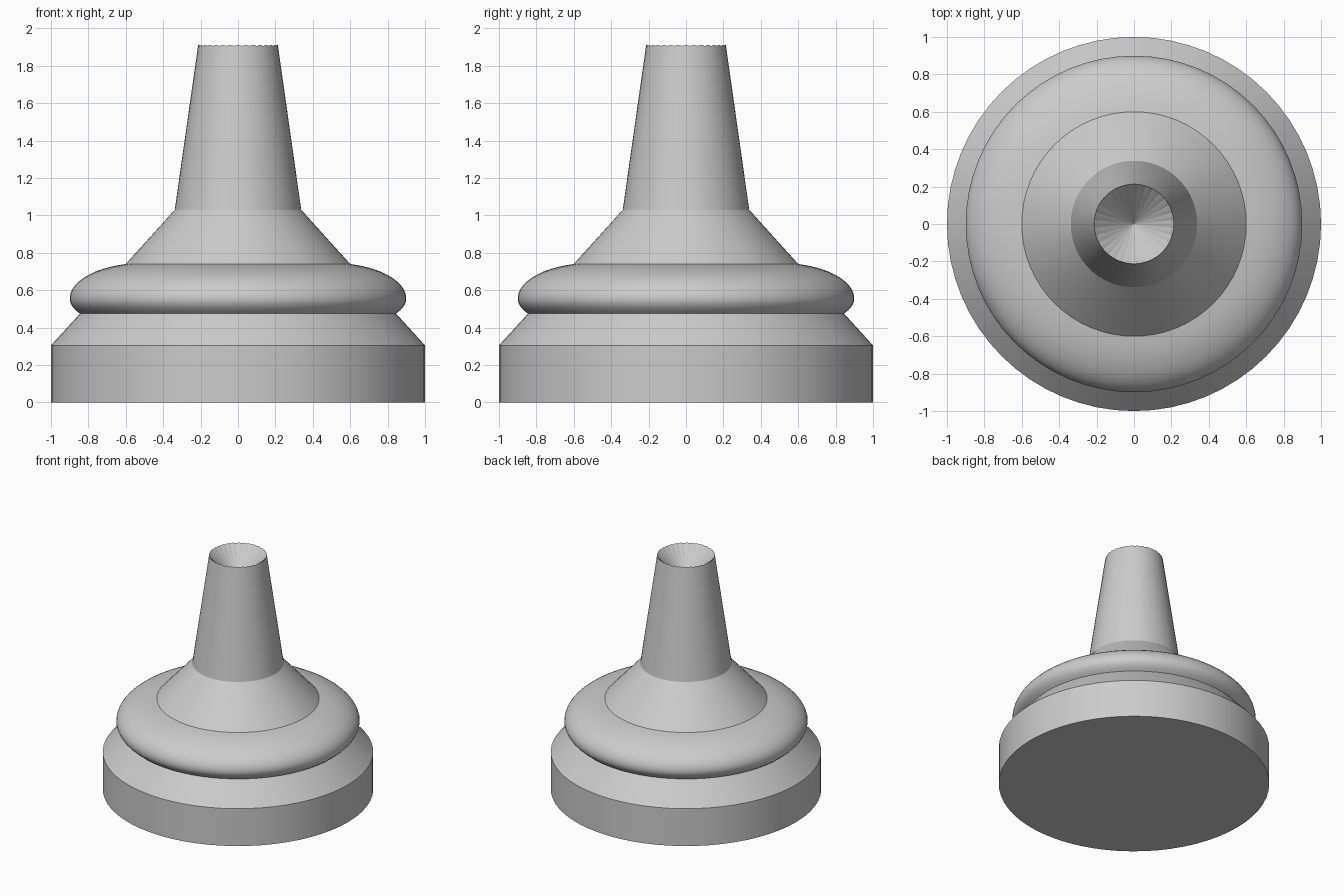
import bpy, bmesh, math

if "Cube" in bpy.data.objects:
    bpy.data.objects.remove(bpy.data.objects["Cube"], do_unlink=True)

SEGMENTS = 64

grey = bpy.data.materials.new("plain_grey")
grey.use_nodes = True
colour = (0.6, 0.6, 0.6, 1)
grey.diffuse_color = colour
grey.node_tree.nodes["Principled BSDF"].inputs["Base Color"].default_value = colour


def lathe(name, profile, scalloped_ring=None):
    """Revolve (radius, height) points about z; zero radius makes a pole."""
    bm = bmesh.new()
    rings = []
    for i, (r, z) in enumerate(profile):
        if r == 0:
            rings.append([bm.verts.new((0, 0, z))] * SEGMENTS)
            continue
        ring = []
        for s in range(SEGMENTS):
            a = 2 * math.pi * s / SEGMENTS
            dip = 0.006 if i == scalloped_ring and s % 2 else 0
            ring.append(bm.verts.new((r * math.cos(a), r * math.sin(a), z - dip)))
        rings.append(ring)
    for low, high in zip(rings, rings[1:]):
        for s in range(SEGMENTS):
            t = (s + 1) % SEGMENTS
            corners = dict.fromkeys((low[s], low[t], high[t], high[s]))
            bm.faces.new(list(corners))
    bmesh.ops.recalc_face_normals(bm, faces=bm.faces)
    mesh = bpy.data.meshes.new(name)
    bm.to_mesh(mesh)
    bm.free()
    mesh.materials.append(grey)
    obj = bpy.data.objects.new(name, mesh)
    bpy.context.collection.objects.link(obj)
    bpy.ops.object.select_all(action="DESELECT")
    obj.select_set(True)
    bpy.context.view_layer.objects.active = obj
    bpy.ops.object.shade_smooth_by_angle(angle=math.radians(20))
    return obj


# Rounded collar: a flattened bulge, fuller above its widest point
collar = []
for i in range(17):
    a = math.radians(-30.4 + (75.5 + 30.4) * i / 16)
    half_height = 0.191 if a > 0 else 0.158
    collar.append((0.5 + 0.4 * math.cos(a), 0.555 + half_height * math.sin(a)))

# Base drum and chamfer, collar, sloping shoulder, tapered neck, conical pit
base = [(0, 0), (1, 0), (1, 0.305)]
neck = [(0.338, 1.03), (0.213, 1.912), (0, 1.68)]
profile = base + collar + neck
lathe("turned_pedestal", profile, scalloped_ring=len(profile) - 2)
